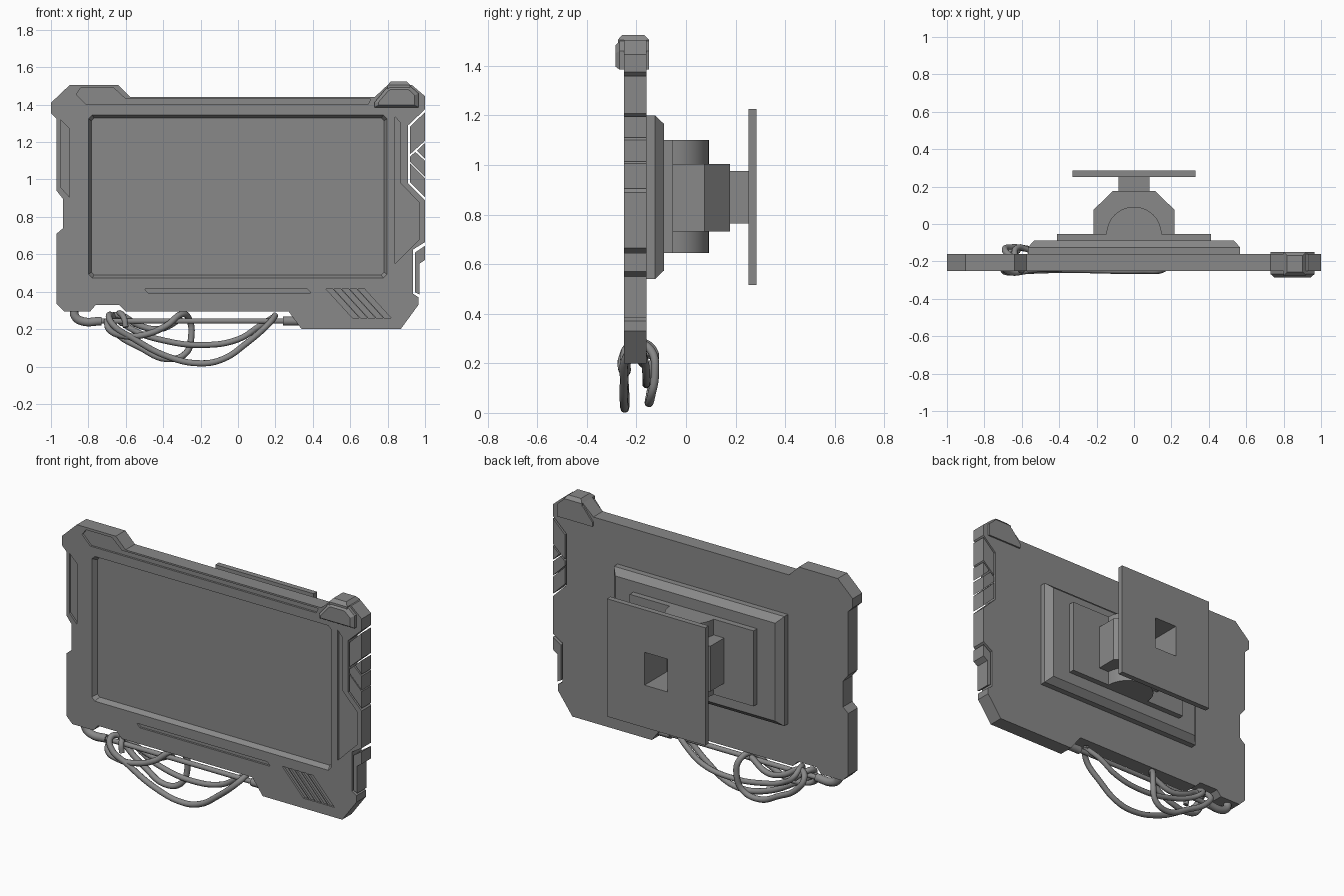
import bpy, bmesh, math
from mathutils import Vector

cube = bpy.data.objects.get("Cube")
if cube:
    bpy.data.objects.remove(cube, do_unlink=True)

grey = bpy.data.materials.new("plain grey")
grey.use_nodes = True
COLOUR = (0.25, 0.25, 0.25, 1)
grey.diffuse_color = COLOUR
grey.node_tree.nodes["Principled BSDF"].inputs["Base Color"].default_value = COLOUR

FRONT, BACK = -0.25, -0.16


def loft(name, layers, axis="y"):
    """Closed solid through (position, outline) layers along an axis."""
    bm = bmesh.new()
    rings = []
    for d, outline in layers:
        rings.append([bm.verts.new((a, d, b) if axis == "y" else (a, b, d)) for a, b in outline])
    for r, s in zip(rings, rings[1:]):
        for i in range(len(r)):
            j = (i + 1) % len(r)
            bm.faces.new((r[i], r[j], s[j], s[i]))
    bm.faces.new(rings[0])
    bm.faces.new(rings[-1])
    bmesh.ops.recalc_face_normals(bm, faces=bm.faces)
    mesh = bpy.data.meshes.new(name)
    bm.to_mesh(mesh)
    bm.free()
    mesh.materials.append(grey)
    obj = bpy.data.objects.new(name, mesh)
    bpy.context.collection.objects.link(obj)
    return obj


def prism(name, outline, y0=FRONT, y1=BACK):
    return loft(name, [(y0, outline), (y1, outline)])


def rect(x0, x1, z0, z1, inset=0.0, cut=0.0):
    """Rectangle outline, optionally inset and with clipped corners."""
    x0, x1, z0, z1 = x0 + inset, x1 - inset, z0 + inset, z1 - inset
    if not cut:
        return [(x0, z0), (x1, z0), (x1, z1), (x0, z1)]
    return [(x0 + cut, z0), (x1 - cut, z0), (x1, z0 + cut), (x1, z1 - cut),
            (x1 - cut, z1), (x0 + cut, z1), (x0, z1 - cut), (x0, z0 + cut)]


def select_only(obj):
    bpy.ops.object.select_all(action="DESELECT")
    obj.select_set(True)
    bpy.context.view_layer.objects.active = obj


def carve(obj, cutter):
    """Subtract a cutter and throw it away."""
    cutter.hide_render = True
    mod = obj.modifiers.new("carve", "BOOLEAN")
    mod.operation, mod.solver, mod.object = "DIFFERENCE", "EXACT", cutter
    select_only(obj)
    bpy.ops.object.modifier_apply(modifier=mod.name)
    bpy.data.objects.remove(cutter, do_unlink=True)


def cable(name, points, radius, kind="SMOOTH"):
    """Round tube along a path."""
    curve = bpy.data.curves.new(name, "CURVE")
    curve.dimensions = "3D"
    curve.bevel_depth, curve.bevel_resolution = radius, 3
    curve.resolution_u = 6
    curve.use_fill_caps = True
    spline = curve.splines.new("BEZIER")
    spline.bezier_points.add(len(points) - 1)
    for p, co in zip(spline.bezier_points, points):
        p.co = Vector(co)
        p.handle_left_type = p.handle_right_type = "AUTO" if kind == "SMOOTH" else "VECTOR"
    curve.materials.append(grey)
    obj = bpy.data.objects.new(name, curve)
    bpy.context.collection.objects.link(obj)
    select_only(obj)
    bpy.ops.object.convert(target="MESH")
    bpy.ops.object.shade_smooth_by_angle(angle=math.radians(40))
    return obj


# Main housing
housing = prism("housing", [
    (-1, 1.41), (-.9, 1.505), (-.64, 1.505), (-.575, 1.44), (.73, 1.44), (.8, 1.505),
    (.93, 1.505), (1, 1.445), (1, 1.375), (.91, 1.29), (.91, .98), (1, .89),
    (1, .665), (.935, .625), (.935, .39), (.965, .37), (.965, .33), (.87, .2),
    (.34, .2), (.27, .295), (-.6, .295), (-.635, .33), (-.76, .33), (-.79, .295),
    (-.93, .295), (-.97, .335), (-.97, .71), (-.935, .74), (-.935, .895), (-.97, .94),
    (-.97, 1.325), (-1, 1.355)])

# Screen recess with sloping sides
screen = (-.8, .797, .473, 1.345)
carve(housing, loft("screen_cutter", [
    (FRONT - .02, rect(*screen, cut=.02)), (FRONT, rect(*screen, cut=.02)),
    (FRONT + .03, rect(*screen, inset=.016, cut=.015))]))

# Shallow decorative recesses on the face
recesses = [
    [(-.84, 1.49), (-.665, 1.49), (-.6, 1.43), (.71, 1.43), (.695, 1.4), (-.81, 1.4), (-.865, 1.455)],
    [(-.95, 1.32), (-.9, 1.27), (-.9, .905), (-.95, .96)],
    [(.84, 1.335), (.87, 1.3), (.87, .98), (.97, .875), (.97, .68), (.84, .55)],
    [(-.5, .415), (.37, .415), (.39, .393), (-.48, .393)]]
for shape in recesses:
    carve(housing, prism("recess_cutter", shape, FRONT - .02, FRONT + .012))

# Slanted vent slots
for i in range(5):
    x = .47 + .0425 * i
    slot = [(x, .415), (x + .036, .415), (x + .178, .26), (x + .142, .26)]
    carve(housing, prism("vent_cutter", slot, FRONT - .02, FRONT + .012))

# Side grip segments
grips = [
    [(1, 1.36), (.92, 1.283), (.92, 1.135), (1, 1.207)],
    [(1, 1.195), (.957, 1.155), (1, 1.11)],
    [(.948, 1.147), (.92, 1.123), (.92, 1.095), (1, 1.015), (1, 1.1)],
    [(.92, 1.087), (.92, .985), (1, .905), (1, 1.007)],
    [(1, .645), (.947, .61), (.947, .397), (.97, .385), (.97, .55), (1, .57)]]
for i, shape in enumerate(grips):
    prism(f"side_grip_{i + 1}", shape)

# Corner cap with raised top strip
cap = [(.73, 1.385), (.73, 1.412), (.79, 1.485), (.81, 1.5), (.92, 1.5), (.965, 1.46), (.965, 1.385)]
cap_small = [(.75, 1.397), (.75, 1.412), (.8, 1.47), (.815, 1.482), (.91, 1.482), (.945, 1.45), (.945, 1.397)]
loft("corner_cap", [(-.285, cap_small), (-.268, cap), (-.15, cap)])
loft("corner_cap_strip", [(z, rect(.8, .92, -.275, -.15, inset=g))
                          for z, g in ((1.4, 0), (1.505, 0), (1.525, .018))], axis="z")

# Stepped back plates
base = (-.568, .568, .54, 1.2)
loft("back_plate", [(BACK - .005, rect(*base)), (-.125, rect(*base)),
                    (-.088, rect(*base, inset=.035))])
prism("mount_pad", rect(-.413, .413, .645, 1.1), -.09, -.053)

# Vertical half-round pivot
arc = [(.147 * math.cos(math.pi * i / 24), -.055 + .147 * math.sin(math.pi * i / 24)) for i in range(25)]
pivot = loft("pivot", [(.645, arc), (1.1, arc)], axis="z")
select_only(pivot)
bpy.ops.object.shade_smooth_by_angle(angle=math.radians(30))

# Swivel block, hollow neck and wall plate
side = [(.217, -.055), (.217, .075), (.113, .177)]
outline = side + [(-x, y) for x, y in reversed(side)]
block = loft("swivel_block", [(.732, outline), (1.005, outline)], axis="z")
neck = prism("neck", rect(-.083, .083, .765, .975), .17, .255)
wall = prism("wall_plate", rect(-.328, .328, .515, 1.225), .252, .285)
for part in (block, neck, wall):
    carve(part, prism("bore_cutter", rect(-.077, .077, .771, .969), .06, .4))

# Plugs and straight cable under the housing
Y = -.205
cable("elbow_plug", [(-.875, Y, .31), (-.872, Y, .27), (-.835, Y, .243), (-.73, Y, .243)], .024)
cable("straight_cable", [(-.74, Y, .243), (.26, Y, .243)], .015, "STRAIGHT")
cable("end_plug", [(.24, Y, .243), (.36, Y, .243)], .025, "STRAIGHT")

# Hanging loose cables
cable("front_cable_loop", [
    (.2, -.19, .275), (.17, -.235, .235), (.04, -.25, .12), (-.08, -.25, .04), (-.2, -.247, .017),
    (-.38, -.245, .055), (-.56, -.25, .15), (-.67, -.255, .225), (-.69, -.225, .272), (-.66, -.17, .265),
    (-.62, -.14, .23)], .017)
cable("middle_cable_loop", [
    (.2, -.2, .27), (.12, -.17, .22), (0, -.16, .145), (-.2, -.16, .115), (-.4, -.155, .14),
    (-.55, -.14, .19), (-.63, -.13, .25), (-.635, -.18, .285), (-.61, -.24, .26), (-.6, -.25, .21)], .016)
cable("rear_cable_loop", [
    (-.7, -.22, .25), (-.69, -.255, .2), (-.62, -.25, .165), (-.5, -.24, .17), (-.38, -.235, .22),
    (-.3, -.2, .28), (-.26, -.14, .25), (-.25, -.125, .16), (-.28, -.14, .07), (-.38, -.15, .04),
    (-.52, -.14, .1), (-.65, -.125, .18), (-.69, -.14, .25), (-.64, -.18, .275), (-.53, -.17, .22),
    (-.42, -.175, .2), (-.3, -.19, .26)], .017)
bpy.ops.object.select_all(action="DESELECT")
